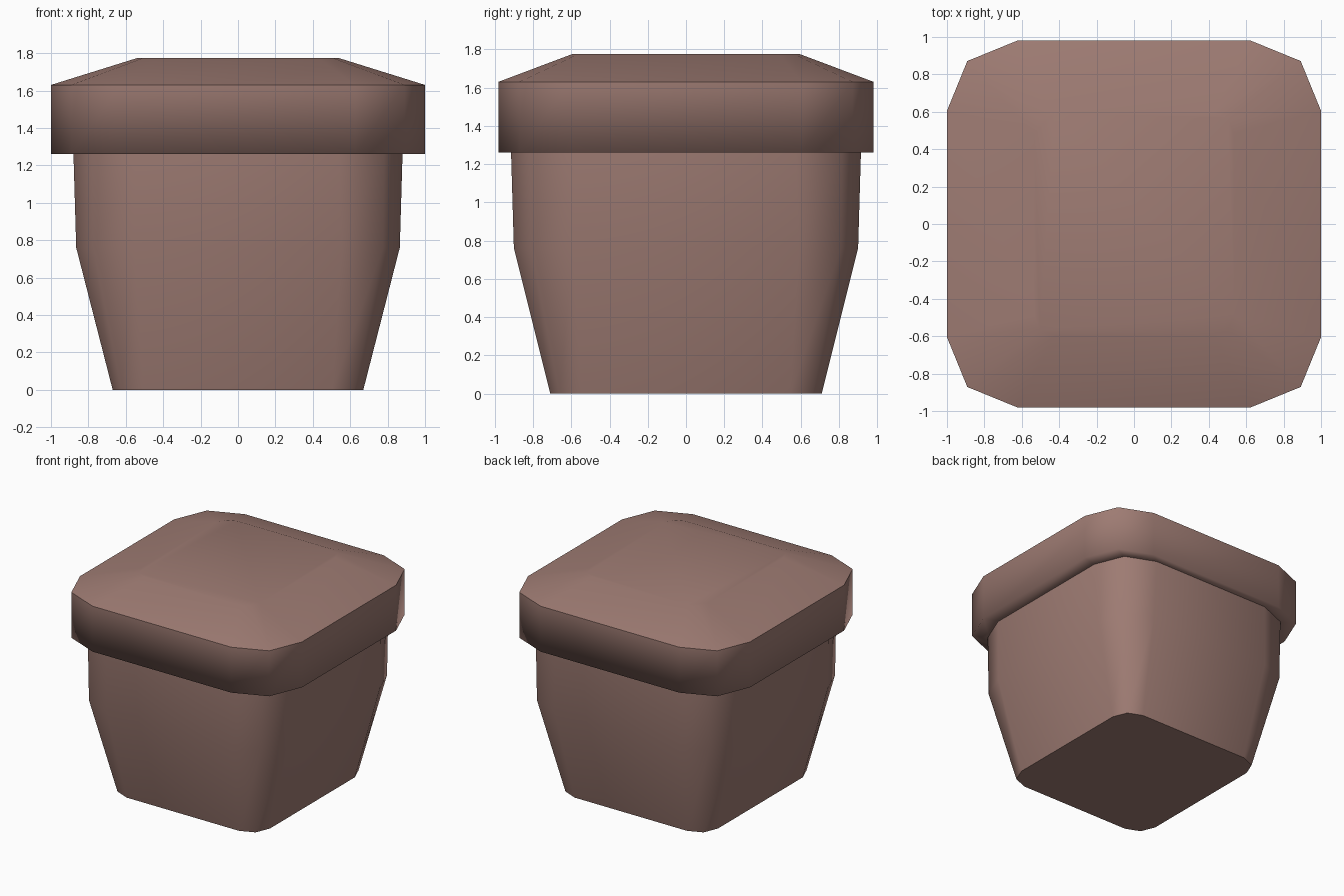
import bpy, bmesh

if "Cube" in bpy.data.objects:
    bpy.data.objects.remove(bpy.data.objects["Cube"])

clay = bpy.data.materials.new("dusty brown")
clay.diffuse_color = (0.34, 0.198, 0.17, 1)
clay.use_nodes = True
clay.node_tree.nodes["Principled BSDF"].inputs["Base Color"].default_value = clay.diffuse_color


def outline(hx, hy, c, z):
    """Rounded rectangle with two-segment corners, counter-clockwise."""
    m = 0.29 * c
    corner = [(hx, hy - c), (hx - m, hy - m), (hx - c, hy)]
    pts = []
    for sx, sy in ((1, 1), (-1, 1), (-1, -1), (1, -1)):
        q = corner if sx * sy > 0 else corner[::-1]
        pts += [(sx * x, sy * y, z) for x, y in q]
    return pts


def loft(name, sections, sharp_rings):
    """Skin a stack of outlines, cap both ends, keep chosen rings sharp."""
    bm = bmesh.new()
    rings = [[bm.verts.new(p) for p in outline(*s)] for s in sections]
    n = len(rings[0])
    for a, b in zip(rings, rings[1:]):
        for i in range(n):
            j = (i + 1) % n
            bm.faces.new((a[i], a[j], b[j], b[i]))
    bm.faces.new(rings[0][::-1])
    bm.faces.new(rings[-1])
    for f in bm.faces:
        f.smooth = True
    for r in sharp_rings:
        for i in range(n):
            bm.edges.get((rings[r][i], rings[r][(i + 1) % n])).smooth = False
    bmesh.ops.recalc_face_normals(bm, faces=bm.faces[:])
    me = bpy.data.meshes.new(name)
    bm.to_mesh(me)
    bm.free()
    me.materials.append(clay)
    ob = bpy.data.objects.new(name, me)
    bpy.context.collection.objects.link(ob)
    return ob


# tapered tub: half width, half depth, corner size, height
loft("tub", [(0.67, 0.71, 0.165, 0.0),
             (0.865, 0.90, 0.31, 0.76),
             (0.88, 0.915, 0.34, 1.27)], [0, 2])

# overhanging lid: underside lip, wall, sloped rim, flat top
loft("lid", [(0.87, 0.905, 0.34, 1.26),
             (1.0, 0.98, 0.375, 1.26),
             (1.0, 0.98, 0.375, 1.63),
             (0.535, 0.595, 0.11, 1.775)], [0, 2])
